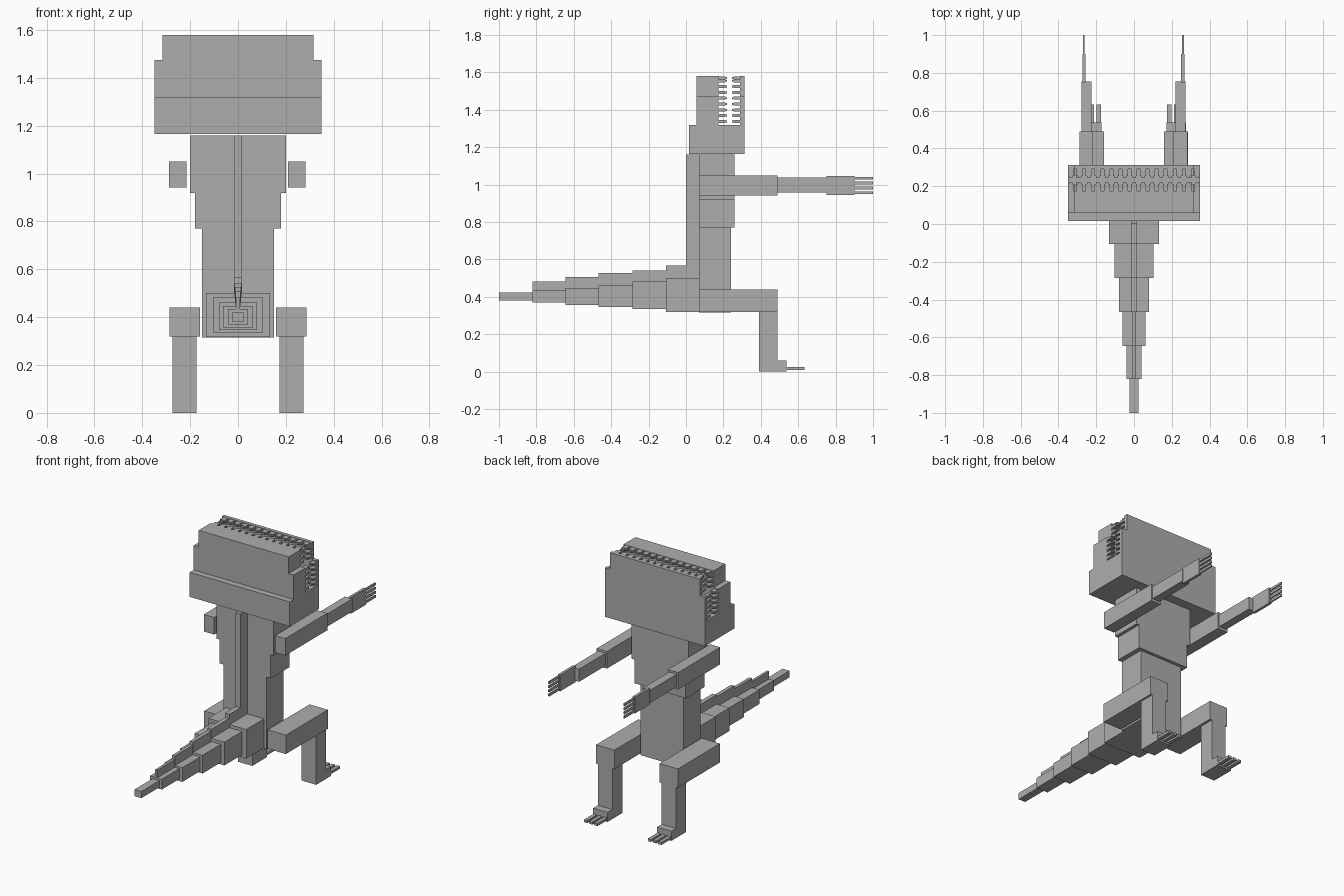
import bpy, bmesh
from mathutils import Vector

if "Cube" in bpy.data.objects:
    bpy.data.objects.remove(bpy.data.objects["Cube"])

grey = bpy.data.materials.new("plain grey")
grey.diffuse_color = (0.42, 0.42, 0.42, 1)
grey.use_nodes = True
grey.node_tree.nodes["Principled BSDF"].inputs["Base Color"].default_value = grey.diffuse_color


def boxes(name, items):
    """One object made of boxes, each ((x0, x1), (y0, y1), (z0, z1))."""
    bm = bmesh.new()
    for item in items:
        lo, hi = Vector([min(r) for r in item]), Vector([max(r) for r in item])
        cube = bmesh.ops.create_cube(bm, size=1)["verts"]
        for v in cube:
            v.co = (lo + hi) / 2 + v.co * (hi - lo)
    mesh = bpy.data.meshes.new(name)
    bm.to_mesh(mesh)
    bm.free()
    mesh.materials.append(grey)
    obj = bpy.data.objects.new(name, mesh)
    bpy.context.collection.objects.link(obj)
    return obj


def wide(w, y, z):
    """Box range centred on x = 0."""
    return ((-w, w), y, z)


# torso blocks
boxes("chest", [wide(0.20, (0.07, 0.26), (0.92, 1.16))])
boxes("waist", [wide(0.18, (0.07, 0.26), (0.77, 0.92))])
boxes("belly", [wide(0.15, (0.07, 0.24), (0.315, 0.77))])

# ridge down the back
boxes("back_ridge", [wide(0.016, (0, 0.075), (0.50, 1.16))])

# tail: half width, front y, rear y, bottom, top, ridge top
tail = [
    (0.133, 0.07, -0.107, 0.318, 0.502, 0.567),
    (0.104, -0.107, -0.285, 0.335, 0.482, 0.54),
    (0.079, -0.285, -0.467, 0.347, 0.462, 0.527),
    (0.062, -0.467, -0.645, 0.357, 0.447, 0.507),
    (0.041, -0.645, -0.82, 0.37, 0.435, 0.483),
    (0.024, -0.82, -1.0, 0.38, 0.422, 0),
]
for i, (w, y0, y1, z0, z1, ridge) in enumerate(tail):
    boxes(f"tail_segment_{i + 1}", [wide(w, (y0, y1), (z0, z1))])
    if ridge:
        boxes(f"tail_ridge_{i + 1}",
              [wide(0.016 - 0.002 * i, (min(y0, 0.0), y1), (z1 - 0.005, ridge))])

# head: base, stepped rear jaw and thin front jaw, opening upward
boxes("head_base", [wide(0.35, (0.017, 0.312), (1.165, 1.32))])
boxes("rear_jaw", [wide(0.35, (0.057, 0.175), (1.32, 1.475)),
                   wide(0.315, (0.057, 0.175), (1.475, 1.58))])
boxes("front_jaw", [wide(0.35, (0.29, 0.312), (1.32, 1.475)),
                    wide(0.315, (0.29, 0.312), (1.475, 1.58))])


# two-step teeth around the mouth edge
def tooth(x, z, hx, hz, root, tip):
    mid = root + (tip - root) * 0.8
    return [((x - hx, x + hx), (root, mid), (z - hz, z + hz)),
            ((x - hx * 0.6, x + hx * 0.6), (mid, tip), (z - hz * 0.6, z + hz * 0.6))]


for name, root, tip in (("rear_teeth", 0.174, 0.22), ("front_teeth", 0.291, 0.245)):
    teeth = []
    for i in range(13):
        teeth += tooth(-0.288 + 0.048 * i, 1.57, 0.016, 0.008, root, tip)
    for s in (-1, 1):
        for k in range(8):
            z = 1.338 + 0.031 * k
            x = 0.334 if z < 1.47 else 0.299
            teeth += tooth(s * x, z, 0.015, 0.008, root, tip)
    boxes(name, teeth)

# limbs on both sides
for side, s in (("left", -1), ("right", 1)):
    def sx(a, b, shift=0.0):
        return (s * (a + shift), s * (b + shift))

    # arms reach forward; the left one sits slightly further out
    d = 0.006 if s < 0 else 0.0
    boxes(f"{side}_upper_arm", [(sx(0.21, 0.282, d), (0.07, 0.49), (0.942, 1.05))])
    boxes(f"{side}_forearm", [(sx(0.22, 0.272, d), (0.49, 0.755), (0.957, 1.037))])
    boxes(f"{side}_hand", [(sx(0.25, 0.267, d), (0.75, 0.9), (0.944, 1.047))])
    boxes(f"{side}_fingers",
          [(sx(0.255, 0.264, d), (0.895, 1.0), (0.949 + 0.026 * i, 0.964 + 0.026 * i))
           for i in range(4)])

    # crouching legs
    boxes(f"{side}_thigh", [(sx(0.158, 0.286), (0.07, 0.49), (0.32, 0.44))])
    boxes(f"{side}_shin", [(sx(0.173, 0.274), (0.39, 0.49), (0.06, 0.32))])
    boxes(f"{side}_foot", [(sx(0.173, 0.274), (0.39, 0.537), (0, 0.06))])
    boxes(f"{side}_toes",
          [(sx(0.176 + 0.036 * i, 0.199 + 0.036 * i), (0.53, 0.633), (0.009, 0.025))
           for i in range(3)])
